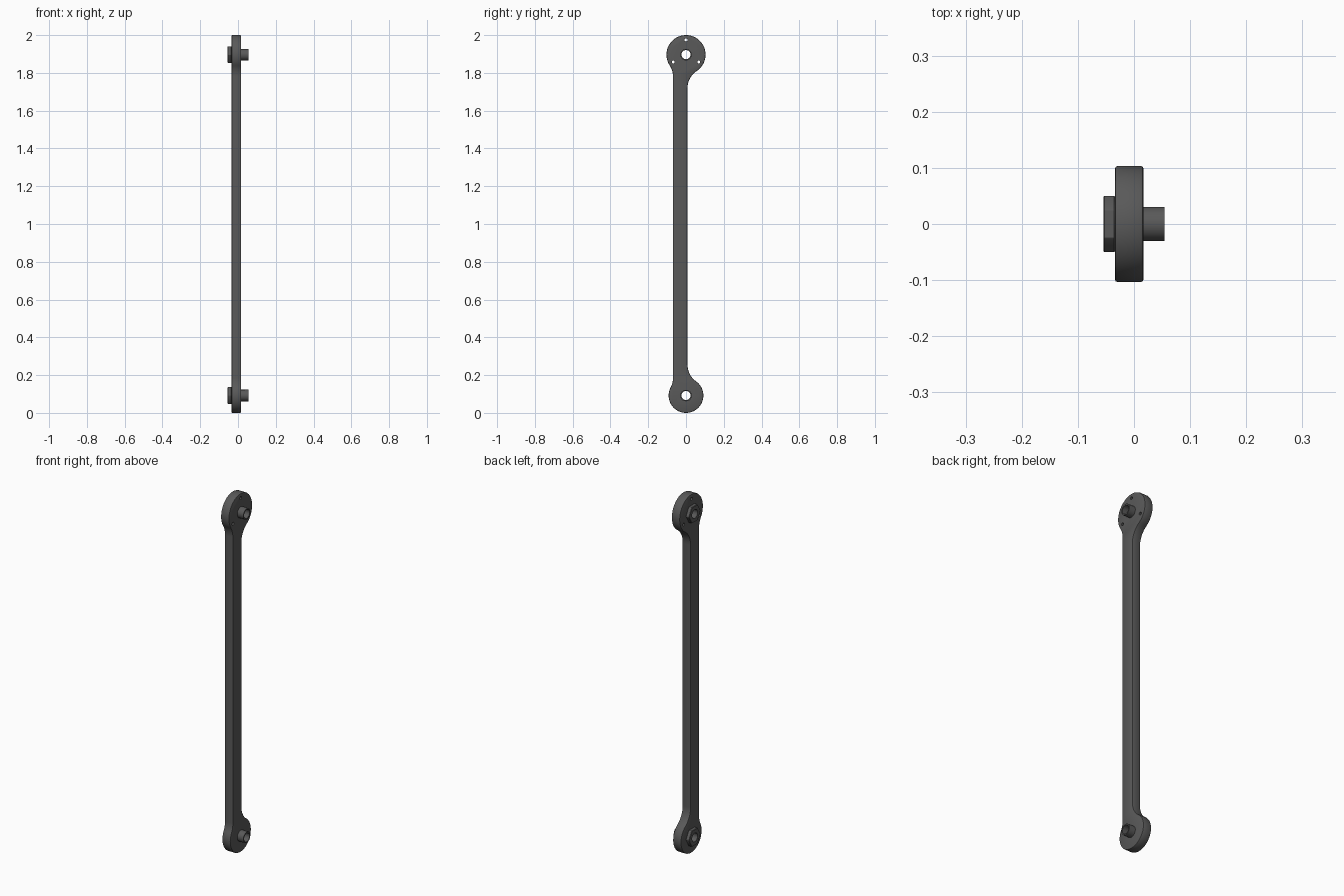
import bpy, bmesh, math
from mathutils import Matrix

if "Cube" in bpy.data.objects:
    bpy.data.objects.remove(bpy.data.objects["Cube"])

TOP_Z, TOP_R = 1.8965, 0.1035       # upper eye
LOW_Z, LOW_R = 0.092, 0.092         # lower eye
LEFT, RIGHT = 0.069, 0.008          # shaft edges either side of the axis
X0, X1 = -0.034, 0.017              # plate thickness
BORE = 0.024

mat = bpy.data.materials.new("dark_metal")
mat.diffuse_color = (0.1, 0.1, 0.1, 1)
mat.use_nodes = True
mat.node_tree.nodes["Principled BSDF"].inputs["Base Color"].default_value = mat.diffuse_color


def make(name, bm):
    bmesh.ops.recalc_face_normals(bm, faces=bm.faces)
    me = bpy.data.meshes.new(name)
    bm.to_mesh(me)
    bm.free()
    me.materials.append(mat)
    ob = bpy.data.objects.new(name, me)
    bpy.context.collection.objects.link(ob)
    return ob


def rod(name, r, x0, x1, y, z, sides):
    """Cylinder or prism lying along x."""
    bm = bmesh.new()
    m = (Matrix.Translation(((x0 + x1) / 2, y, z)) @ Matrix.Rotation(math.pi / 2, 4, 'X')
         @ Matrix.Rotation(math.pi / 2, 4, 'Y'))
    if sides == 6:
        # put two hexagon corners on the y axis
        m = m @ Matrix.Rotation(HEX_TURN, 4, 'Z')
    bmesh.ops.create_cone(bm, cap_ends=True, segments=sides, radius1=r, radius2=r,
                          depth=x1 - x0, matrix=m)
    return make(name, bm)


HEX_TURN = math.pi / 6


def bevel(ob, width, segments):
    mod = ob.modifiers.new("bevel", 'BEVEL')
    mod.width, mod.segments = width, segments
    mod.limit_method, mod.angle_limit = 'ANGLE', math.radians(40)


def drill(ob, y, z, r):
    cutter = rod("hole_cutter", r, -0.2, 0.2, y, z, 32)
    cutter.hide_render = True
    cutter.hide_set(True)
    mod = ob.modifiers.new("hole", 'BOOLEAN')
    mod.operation, mod.solver, mod.object = 'DIFFERENCE', 'EXACT', cutter
    return cutter


def finish(ob, cutters):
    bpy.ops.object.select_all(action='DESELECT')
    bpy.context.view_layer.objects.active = ob
    ob.select_set(True)
    for mod in list(ob.modifiers):
        bpy.ops.object.modifier_apply(modifier=mod.name)
    bpy.ops.object.shade_smooth_by_angle(angle=math.radians(30))
    for c in cutters:
        bpy.data.objects.remove(c)


def arc(cy, cz, r, a0, a1, n):
    return [(cy + r * math.cos(a0 + (a1 - a0) * i / n),
             cz + r * math.sin(a0 + (a1 - a0) * i / n)) for i in range(n + 1)]


def eye(r, a, b, fillet=0.108):
    """Outline of a round eye with fillets into the shaft, right to left."""
    ha = math.sqrt((r + fillet) ** 2 - (a + fillet) ** 2)
    hb = math.sqrt((r + fillet) ** 2 - (b + fillet) ** 2)
    ta, tb = math.atan2(ha, a + fillet), math.atan2(hb, b + fillet)
    return (arc(a + fillet, -ha, fillet, math.pi, math.pi - ta, 10)
            + arc(0, 0, r, -ta, math.pi + tb, 56)[1:-1]
            + arc(-b - fillet, -hb, fillet, tb, 0, 10))


# Arm plate: both eyes joined by the offset shaft
outline = [(y, TOP_Z + z) for y, z in eye(TOP_R, RIGHT, LEFT)]
outline += [(-y, LOW_Z - z) for y, z in eye(LOW_R, LEFT, RIGHT)]
bm = bmesh.new()
face = bm.faces.new([bm.verts.new((X0, y, z)) for y, z in outline])
ext = bmesh.ops.extrude_face_region(bm, geom=[face], use_keep_orig=True)
bmesh.ops.translate(bm, vec=(X1 - X0, 0, 0),
                    verts=[v for v in ext["geom"] if isinstance(v, bmesh.types.BMVert)])
arm = make("link_arm", bm)
bevel(arm, 0.005, 2)
cutters = [drill(arm, 0, TOP_Z, BORE), drill(arm, 0, LOW_Z, BORE)]
# Three small fixing holes round the upper eye
for deg in (90, 210, 330):
    t = math.radians(deg)
    cutters.append(drill(arm, 0.078 * math.cos(t), TOP_Z + 0.078 * math.sin(t), 0.008))
finish(arm, cutters)

# Hex nut on one side and hollow pin on the other, at each eye
for label, z in (("upper", TOP_Z), ("lower", LOW_Z)):
    nut = rod(label + "_hex_nut", 0.0513, -0.0545, X0, 0, z, 6)
    bevel(nut, 0.002, 1)
    finish(nut, [drill(nut, 0, z, BORE)])
    pin = rod(label + "_hollow_pin", 0.0305, X1, 0.0545, 0, z, 40)
    finish(pin, [drill(pin, 0, z, BORE)])
